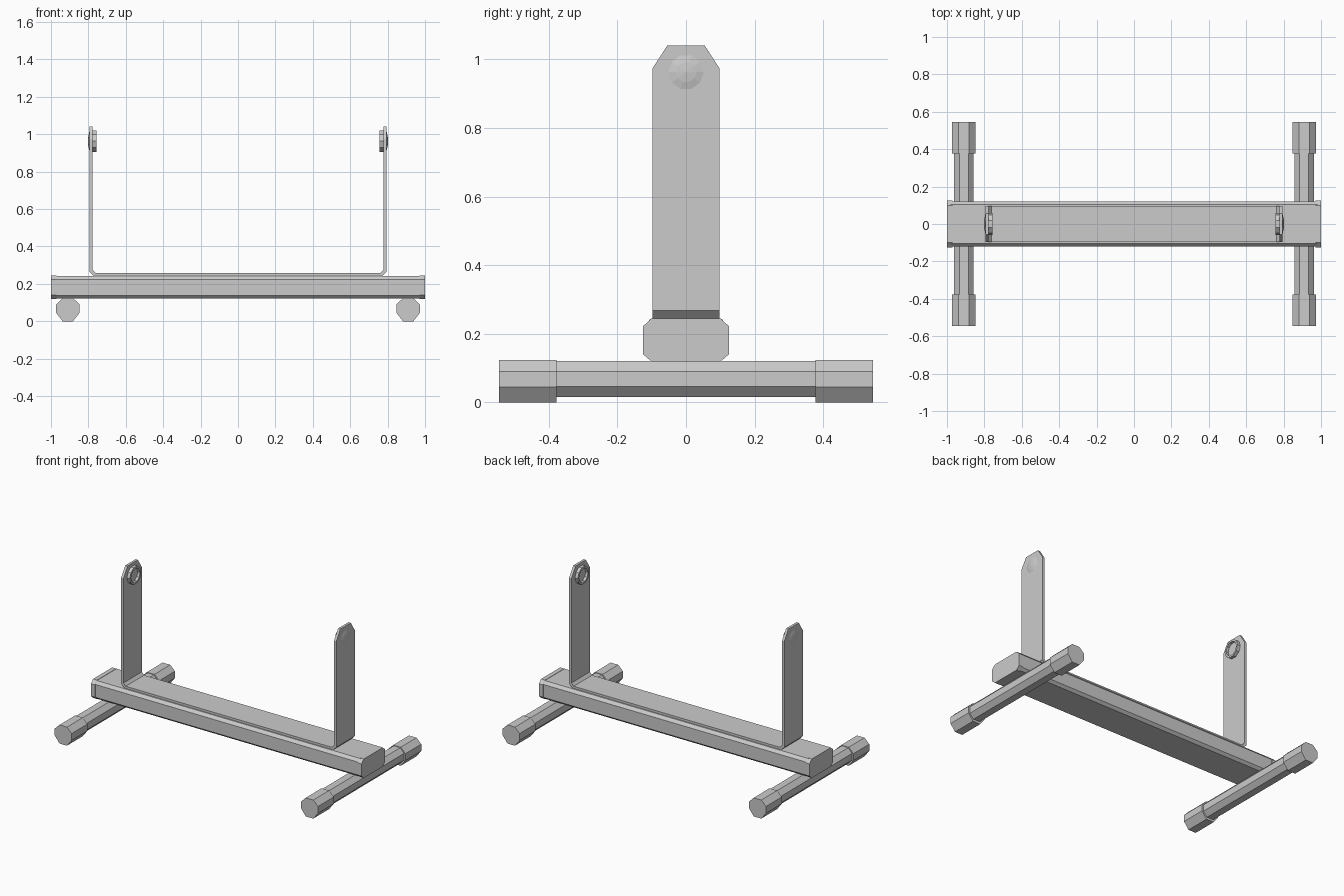
import bpy, bmesh, math
from mathutils import Vector

if "Cube" in bpy.data.objects:
    bpy.data.objects.remove(bpy.data.objects["Cube"])


def finish(name, bm):
    bmesh.ops.recalc_face_normals(bm, faces=bm.faces)
    me = bpy.data.meshes.new(name)
    bm.to_mesh(me)
    bm.free()
    ob = bpy.data.objects.new(name, me)
    bpy.context.collection.objects.link(ob)
    return ob


def prism_bm(profile, axis, a, b):
    """Extrude a 2D profile from a to b; (y, z) along X or (x, z) along Y."""
    bm = bmesh.new()
    place = (lambda p: (a, p[0], p[1])) if axis == 'X' else (lambda p: (p[0], a, p[1]))
    face = bm.faces.new([bm.verts.new(place(p)) for p in profile])
    out = bmesh.ops.extrude_face_region(bm, geom=[face])
    step = Vector((b - a, 0, 0)) if axis == 'X' else Vector((0, b - a, 0))
    bmesh.ops.translate(bm, vec=step,
                        verts=[g for g in out['geom'] if isinstance(g, bmesh.types.BMVert)])
    return bm


def prism(name, profile, axis, a, b):
    return finish(name, prism_bm(profile, axis, a, b))


def chamfered(cx, w, z0, z1, c0, c1, cx_in):
    """Eight-sided section: half width w, corner heights c0/c1, flat half width cx_in."""
    return [(cx - cx_in, z0), (cx + cx_in, z0), (cx + w, c0), (cx + w, c1),
            (cx + cx_in, z1), (cx - cx_in, z1), (cx - w, c1), (cx - w, c0)]


# Long beam with slightly larger end caps
prism("beam", chamfered(0, 0.121, 0.122, 0.243, 0.138, 0.224, 0.104), 'X', -0.98, 0.98)
for s, side in ((-1, "left"), (1, "right")):
    prism(side + "_beam_cap", chamfered(0, 0.125, 0.118, 0.245, 0.14, 0.222, 0.1),
          'X', s * 0.97, s)

    # Octagonal cross foot and its two rubber ends
    cx = s * 0.91
    prism(side + "_foot_tube", chamfered(cx, 0.0525, 0.015, 0.12, 0.0455, 0.0895, 0.024),
          'Y', -0.5, 0.5)
    for t, end in ((-1, "front"), (1, "back")):
        prism(f"{side}_{end}_foot_cap",
              chamfered(cx, 0.0625, 0.0, 0.124, 0.045, 0.09, 0.028),
              'Y', t * 0.378, t * 0.545)

# Bent U bracket, with clipped upper corners
half = [(0.77, 0.242), (0.795, 0.267), (0.795, 1.04), (0.778, 1.04),
        (0.778, 0.276), (0.762, 0.258)]
u_shape = half + [(-x, z) for x, z in reversed(half)]
bm = prism_bm(u_shape, 'Y', -0.097, 0.097)
for t in (-1, 1):
    cut = bmesh.ops.bisect_plane(bm, geom=bm.verts[:] + bm.edges[:] + bm.faces[:],
                                 plane_co=(0, t * 0.055, 1.04),
                                 plane_no=(0, t * 0.065, 0.042), clear_outer=True)
    bmesh.ops.holes_fill(bm, edges=[e for e in bm.edges if e.is_boundary], sides=8)
finish("u_bracket", bm)

# Pivot knobs: shallow domed head outside, recessed ring inside (10 sides)
N, R, ZC = 10, 0.06, 0.963
for s, side in ((-1, "left"), (1, "right")):
    # (x, radius) steps from the dome tip around to the recess floor
    steps = [(0.800, 0.03), (0.793, R), (0.757, R), (0.757, 0.047), (0.774, 0.047)]
    bm = bmesh.new()
    rings = [[bm.verts.new((s * x, r * math.cos(2 * math.pi * i / N),
                            ZC + r * math.sin(2 * math.pi * i / N))) for i in range(N)]
             for x, r in steps]
    for a, b in zip(rings, rings[1:]):
        for i in range(N):
            j = (i + 1) % N
            bm.faces.new((a[i], a[j], b[j], b[i]))
    tip = bm.verts.new((s * 0.803, 0, ZC))
    for i in range(N):
        bm.faces.new((tip, rings[0][i], rings[0][(i + 1) % N]))
    bm.faces.new(rings[-1])
    finish(side + "_pivot_knob", bm)
